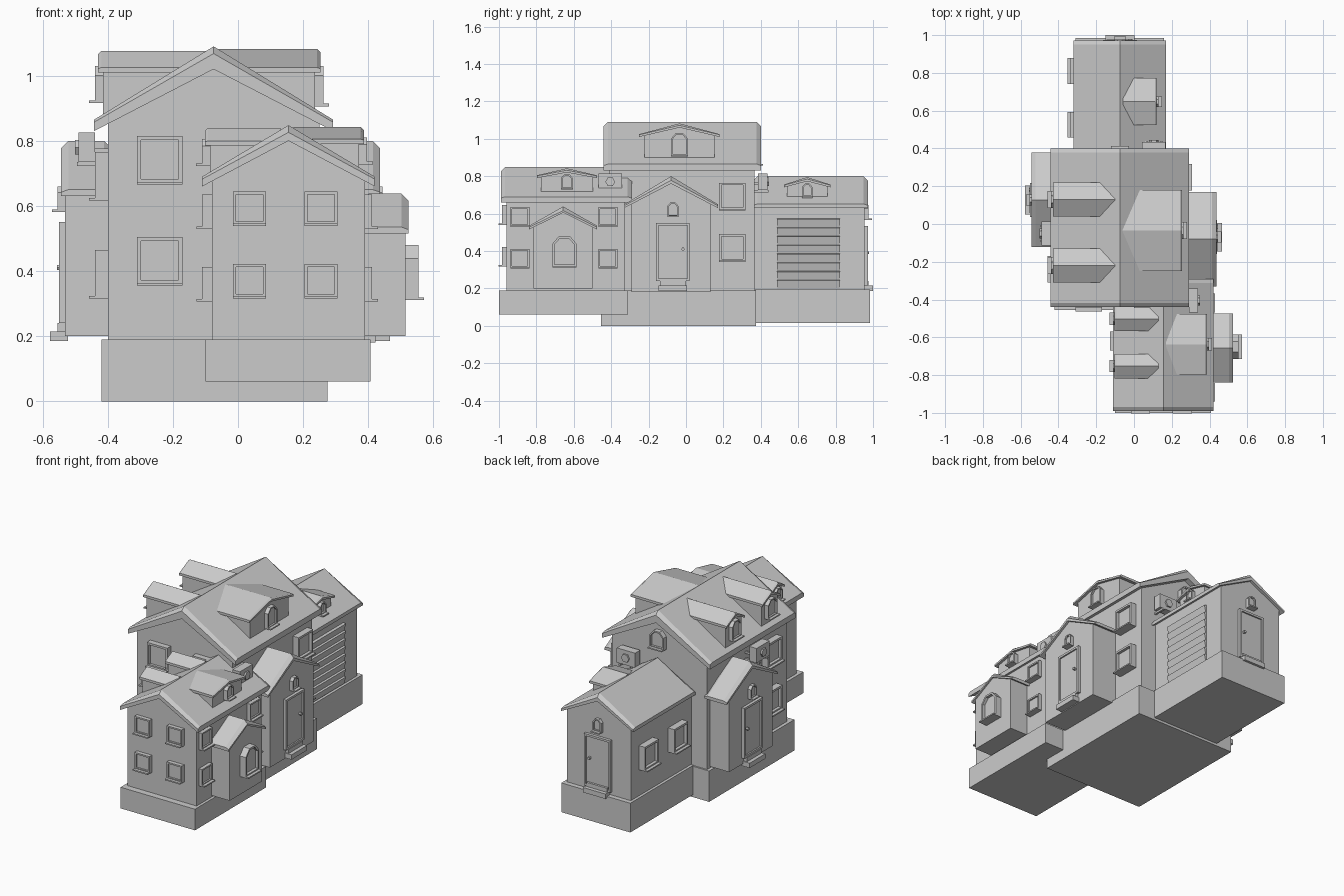
import bpy, bmesh, math

if "Cube" in bpy.data.objects:
    bpy.data.objects.remove(bpy.data.objects["Cube"])

def frame(x, y, n):
    """Map (u across, d outward, z up) to world for a wall facing n."""
    nx, ny = {'+x': (1, 0), '-x': (-1, 0), '+y': (0, 1), '-y': (0, -1)}[n]
    return lambda u, d, z: (x + nx * d + abs(ny) * u, y + ny * d + abs(nx) * u, z)

def loft(name, F, sections, cap=True, closed=False):
    """Skin matching (u, d, z) loops; cap the ends, or join last to first."""
    bm = bmesh.new()
    loops = [[bm.verts.new(F(*p)) for p in s] for s in sections]
    n = len(loops[0])
    pairs = list(zip(loops, loops[1:])) + ([(loops[-1], loops[0])] if closed else [])
    for a, b in pairs:
        for i in range(n):
            j = (i + 1) % n
            bm.faces.new((a[i], a[j], b[j], b[i]))
    if cap and not closed:
        bm.faces.new(loops[0])
        bm.faces.new(loops[-1])
    bmesh.ops.recalc_face_normals(bm, faces=bm.faces)
    me = bpy.data.meshes.new(name)
    bm.to_mesh(me)
    bm.free()
    ob = bpy.data.objects.new(name, me)
    bpy.context.collection.objects.link(ob)
    return ob

def prism(name, F, pts, d0, d1):
    return loft(name, F, [[(u, d, z) for u, z in pts] for d in (d0, d1)])

def rect(u, z0, w, h):
    return [(u - w/2, z0), (u + w/2, z0), (u + w/2, z0 + h), (u - w/2, z0 + h)]

def arch(u, z0, w, h):
    s = z0 + h - w * 0.32
    return [(u - w/2, z0), (u + w/2, z0), (u + w/2, s), (u + w*.22, z0 + h),
            (u - w*.22, z0 + h), (u - w/2, s)]

def box(name, x0, x1, y0, y1, z0, z1):
    return prism(name, frame(0, 0, '+y'), [(x0, z0), (x1, z0), (x1, z1), (x0, z1)], y0, y1)

def ring(name, F, shape, u, z0, w, h, t, depth, back):
    """Raised surround with a recessed panel set at depth 'back'."""
    out, inn = shape(u, z0, w, h), shape(u, z0 + t, w - 2*t, h - 2*t)
    at = lambda pts, d: [(a, d, b) for a, b in pts]
    loft(name + '_frame', F, [at(out, -.01), at(out, depth), at(inn, depth), at(inn, -.01)],
         closed=True)
    prism(name + '_panel', F, shape(u, z0 + t*.9, w - 1.8*t, h - 1.8*t), -.01, back)

def window(name, F, u, z0, w, h, shape=rect, depth=.035):
    ring(name, F, shape, u, z0, w, h, max(.008, w*.09), depth, depth*.55)
    prism(name + '_sill', F, rect(u, z0 - .004, w, .008), 0, depth + .018)

def door(name, F, u, z0=.24, w=.18, h=.31):
    ring(name, F, rect, u, z0, w, h, .013, .018, .009)
    knob = [(u + w*.3 + .009*math.cos(a*math.pi/3), z0 + h*.55 + .009*math.sin(a*math.pi/3))
            for a in range(6)]
    prism(name + '_knob', F, knob, 0, .024)
    prism(name + '_threshold', F, rect(u, .21, w*.78, .03), 0, .022)
    prism(name + '_step', F, rect(u, .185, w*.85, .03), -.01, .045)
    window(name + '_fanlight', F, u, z0 + h + .035, .058, .075, arch, .022)

def gable(name, F, wall, roof, wall_d, roof_d, u=0, bevel=.022, both=True):
    """wall=(half width, floor z); roof=(half width, ridge z, eave z, under-ridge, under-eave)."""
    hw, z0 = wall
    rw, rz, ez, uz, ue = roof
    zt = lambda x: uz + (ue - uz) * x / rw + .008
    prism(name + '_walls', F, [(u - hw, z0), (u + hw, z0), (u + hw, zt(hw)), (u, zt(0)),
                               (u - hw, zt(hw))], *wall_d)
    def sec(d, k):
        return [(u - rw, d, ue), (u, d, uz), (u + rw, d, ue), (u + rw, d, ez - k*.35),
                (u, d, rz - k), (u - rw, d, ez - k*.35)]
    b = bevel
    d0, d1 = roof_d
    s = [sec(d0, b), sec(d0 + b, 0)] if both else [sec(d0, 0)]
    loft(name + '_roof', F, s + [sec(d1 - b, 0), sec(d1, b)])

def fan_unit(name, F, u, z=.725):
    """Wall-hung cooling unit with a six-sided fan cover and brackets."""
    prism(name + '_case', F, rect(u, z, .125, .09), .04, .09)
    hexa = [(u + .026*math.cos(a*math.pi/3), z + .045 + .026*math.sin(a*math.pi/3))
            for a in range(6)]
    prism(name + '_fan', F, hexa, .08, .1)
    for s in (-1, 1):
        prism(name + '_bracket', F, rect(u + s*.04, z - .012, .012, .012), -.01, .095)
        prism(name + '_mount', F, rect(u + s*.04, z + .03, .012, .012), -.01, .05)

# stepped foundations
box('main_foundation', -.42, .275, -.455, .375, 0, .19)
box('front_foundation', -.10, .407, -1.0, -.31, .06, .19)
box('back_foundation', -.31, .16, .37, .985, .015, .195)

# three gabled volumes
M = frame(-.075, 0, '+y')
gable('main_house', M, (.325, .18), (.367, 1.09, .865, 1.02, .83), (-.41, .365), (-.44, .40))
W = frame(.155, 0, '+y')
gable('front_wing', W, (.235, .18), (.265, .848, .69, .80, .66), (-.96, -.33), (-.99, -.29))
gable('back_wing', M, (.218, .18), (.245, .80, .652, .755, .63), (.35, .955), (.36, .972))

# wall frames
main_l, main_r = frame(-.40, 0, '-x'), frame(.25, 0, '+x')
main_f, main_b = frame(0, -.41, '-y'), frame(0, .365, '+y')
wing_l, wing_r, wing_f = frame(-.08, 0, '-x'), frame(.39, 0, '+x'), frame(0, -.96, '-y')
back_l, back_r, back_b = frame(-.293, 0, '-x'), frame(.143, 0, '+x'), frame(0, .955, '+y')

# side porches and the bay
porch = (.25, .80, .65, .76, .63)
gable('right_porch', main_r, (.212, .18), porch, (-.02, .172), (-.01, .186), -.08)
gable('left_porch', main_l, (.212, .2), porch, (-.02, .132), (-.01, .143), .128)
gable('bay', wing_r, (.158, .2), (.182, .638, .535, .605, .515), (-.02, .124), (-.01, .134), -.657)
door('right_door', frame(.422, 0, '+x'), -.07)
door('left_door', frame(-.532, 0, '-x'), .128)
door('back_door', back_b, -.075, .215, .18, .32)
window('bay_window', frame(.514, 0, '+x'), -.65, .315, .13, .165, arch, .04)

# roof dormers: name, wall, centre, floor z, half width, ridge, eave, front d, back d, window size
dormers = [
    ('main_right_dormer', main_r, -.035, .86, .215, 1.082, 1.025, .003, -.31, .09, .12),
    ('main_left_dormer', main_l, .13, .86, .09, 1.076, 1.025, .03, -.3, .09, .11),
    ('main_left_dormer', main_l, -.22, .86, .09, 1.076, 1.025, .03, -.3, .09, .11),
    ('wing_right_dormer', wing_r, -.637, .68, .16, .842, .805, -.003, -.22, .065, .078),
    ('wing_left_dormer', wing_l, -.502, .68, .065, .84, .80, .022, -.21, .065, .078),
    ('wing_left_dormer', wing_l, -.752, .68, .065, .84, .80, .022, -.21, .065, .078),
    ('back_right_dormer', back_r, .648, .65, .125, .795, .755, -.023, -.2, .055, .072)]
for name, F, u, z0, rw, rz, ez, d1, d0, w, h in dormers:
    gable(name, F, (rw*.87, z0), (rw, rz, ez, rz - .022, ez - .015),
          (d0 + .06, d1 - .016), (d0, d1), u, .01, False)
    Fd = lambda a, d, z, F=F, o=d1 - .016: F(a, d + o, z)
    window(name + '_window', Fd, u, ez - h + .005, w, h, arch, .025)

# main house windows, two storeys
for z in (.36, .67):
    for x in (-.24, .07):
        window('main_front_window', main_f, x, z, .14, .145)
for z in (.345, .62):
    window('main_right_window', main_r, .247, z, .14, .145, rect, .04)
for z in (.32, .62):
    window('main_left_window', main_l, -.24, z, .14, .145, rect, .04)
window('attic_window', main_b, -.075, .86, .095, .105, arch, .03)

# front wing windows, two storeys
for z in (.32, .543):
    for x in (.035, .255):
        window('wing_front_window', wing_f, x, z, .102, .102, rect, .025)
    for y in (-.888, -.418):
        window('wing_right_window', wing_r, y, z - .01, .102, .102, rect, .022)
    window('wing_left_window', wing_l, -.62, z - .01, .102, .102, rect, .03)

# back wing windows and slatted garage door
for y in (.81, .525):
    window('back_left_window', back_l, y, .36, .135, .145, rect, .042)
slats = 8
for i in range(slats):
    h = .375 / slats
    z = .2 + i*h
    loft('garage_slat', back_r, [[(u, -.005, z), (u, .006, z), (u, .016, z + h*.9),
                                  (u, -.005, z + h)] for u in (.487, .823)])

# cooling units under the main eaves
fan_unit('right_fan_unit', main_r, -.405)
fan_unit('left_fan_unit', main_l, -.05, .735)
fan_unit('back_fan_unit', frame(0, .345, '+y'), .105)
